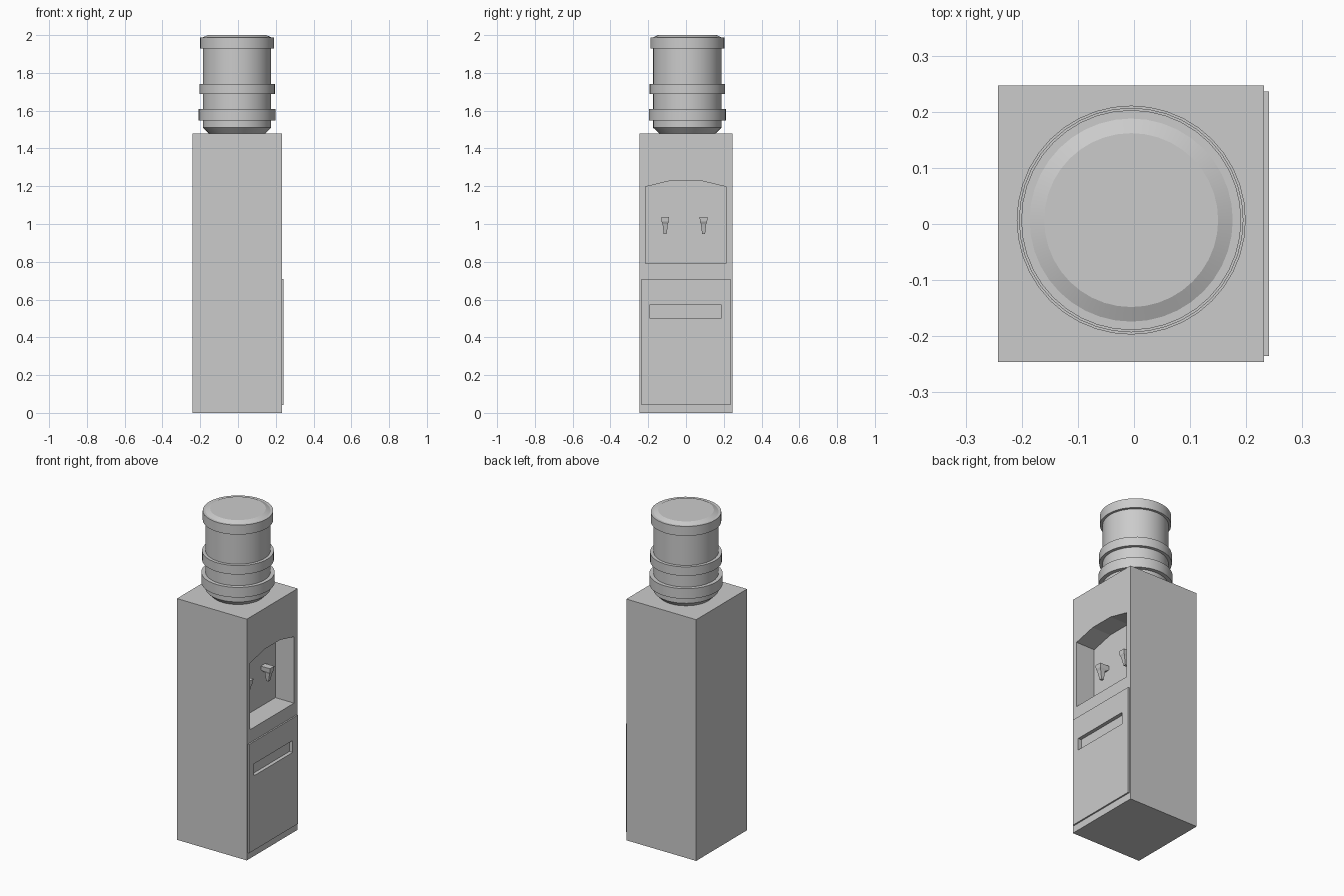
import bpy, bmesh, math
from mathutils import Matrix

if "Cube" in bpy.data.objects:
    bpy.data.objects.remove(bpy.data.objects["Cube"])

FRONT_X = 0.232          # plane of the cabinet's tap side
ALCOVE_X = 0.105         # back wall of the tap alcove


def finish(name, bm):
    bmesh.ops.recalc_face_normals(bm, faces=bm.faces)
    me = bpy.data.meshes.new(name)
    bm.to_mesh(me)
    bm.free()
    ob = bpy.data.objects.new(name, me)
    bpy.context.collection.objects.link(ob)
    return ob


def box(name, x, y, z):
    bm = bmesh.new()
    bmesh.ops.create_cube(bm, size=1)
    for v in bm.verts:
        v.co = [lo + (c + 0.5) * (hi - lo) for c, (lo, hi) in zip(v.co, (x, y, z))]
    return finish(name, bm)


def prism(name, yz, x0, x1):
    """Extrude a y-z outline along x."""
    bm = bmesh.new()
    face = bm.faces.new([bm.verts.new((x0, y, z)) for y, z in yz])
    ext = bmesh.ops.extrude_face_region(bm, geom=[face])
    for v in ext["geom"]:
        if isinstance(v, bmesh.types.BMVert):
            v.co.x = x1
    return finish(name, bm)


def select_only(ob):
    bpy.ops.object.select_all(action='DESELECT')
    ob.select_set(True)
    bpy.context.view_layer.objects.active = ob


def cut(ob, cutter):
    cutter.hide_render = True
    mod = ob.modifiers.new("cut", 'BOOLEAN')
    mod.operation = 'DIFFERENCE'
    mod.solver = 'EXACT'
    mod.object = cutter
    select_only(ob)
    bpy.ops.object.modifier_apply(modifier=mod.name)


# Cabinet and door
cabinet = box("cabinet", (-0.242, FRONT_X), (-0.246, 0.247), (0, 1.48))
door = box("door", (FRONT_X, 0.241), (-0.235, 0.236), (0.043, 0.71))

# Arched tap alcove and door handle slot
alcove = prism("alcove_cutter",
               [(-0.215, 0.79), (0.212, 0.79), (0.212, 1.197), (0.075, 1.23),
                (-0.078, 1.23), (-0.215, 1.197)], ALCOVE_X, 0.3)
slot = box("slot_cutter", (0.219, 0.3), (-0.19, 0.186), (0.5, 0.573))
cut(cabinet, alcove)
cut(cabinet, slot)
cut(door, slot)
for helper in (alcove, slot):
    bpy.data.objects.remove(helper, do_unlink=True)


# Taps: stacked cross-sections (z, x back, x front, half width)
def tap(name, y):
    bm = bmesh.new()
    sections = [(0.948, 0.026, 0.042, 0.008), (1.0, 0.022, 0.054, 0.014),
                (1.012, 0.0, 0.06, 0.019), (1.037, 0.0, 0.062, 0.021)]
    rings = [[bm.verts.new((ALCOVE_X + x, y + s * w, z))
              for x, s in ((a, -1), (b, -1), (b, 1), (a, 1))]
             for z, a, b, w in sections]
    for lo, hi in zip(rings, rings[1:]):
        for i in range(4):
            j = (i + 1) % 4
            bm.faces.new((lo[i], lo[j], hi[j], hi[i]))
    bm.faces.new(rings[0])
    bm.faces.new(rings[-1])
    return finish(name, bm)


tap("tap_left", -0.11)
tap("tap_right", 0.093)

# Water bottle: revolved profile with three raised bands
profile = [(0, 1.48), (0.15, 1.48), (0.181, 1.51)]
for r, lo, hi in ((0.204, 1.548, 1.61), (0.2, 1.687, 1.742), (0.196, 1.93, 1.988)):
    profile += [(0.181, lo), (r, lo), (r, hi), (0.181, hi)]
profile += [(0.155, 2.0), (0, 2.0)]

bm = bmesh.new()
verts = [bm.verts.new((r, 0, z)) for r, z in profile]
edges = [bm.edges.new(pair) for pair in zip(verts, verts[1:])]
bmesh.ops.spin(bm, geom=verts + edges, cent=(0, 0, 0), axis=(0, 0, 1),
               angle=math.tau, steps=40)
bmesh.ops.remove_doubles(bm, verts=bm.verts, dist=1e-4)
bmesh.ops.transform(bm, matrix=Matrix.Translation((-0.005, 0.007, 0)), verts=bm.verts)
bottle = finish("water_bottle", bm)
select_only(bottle)
bpy.ops.object.shade_smooth_by_angle(angle=math.radians(20))
